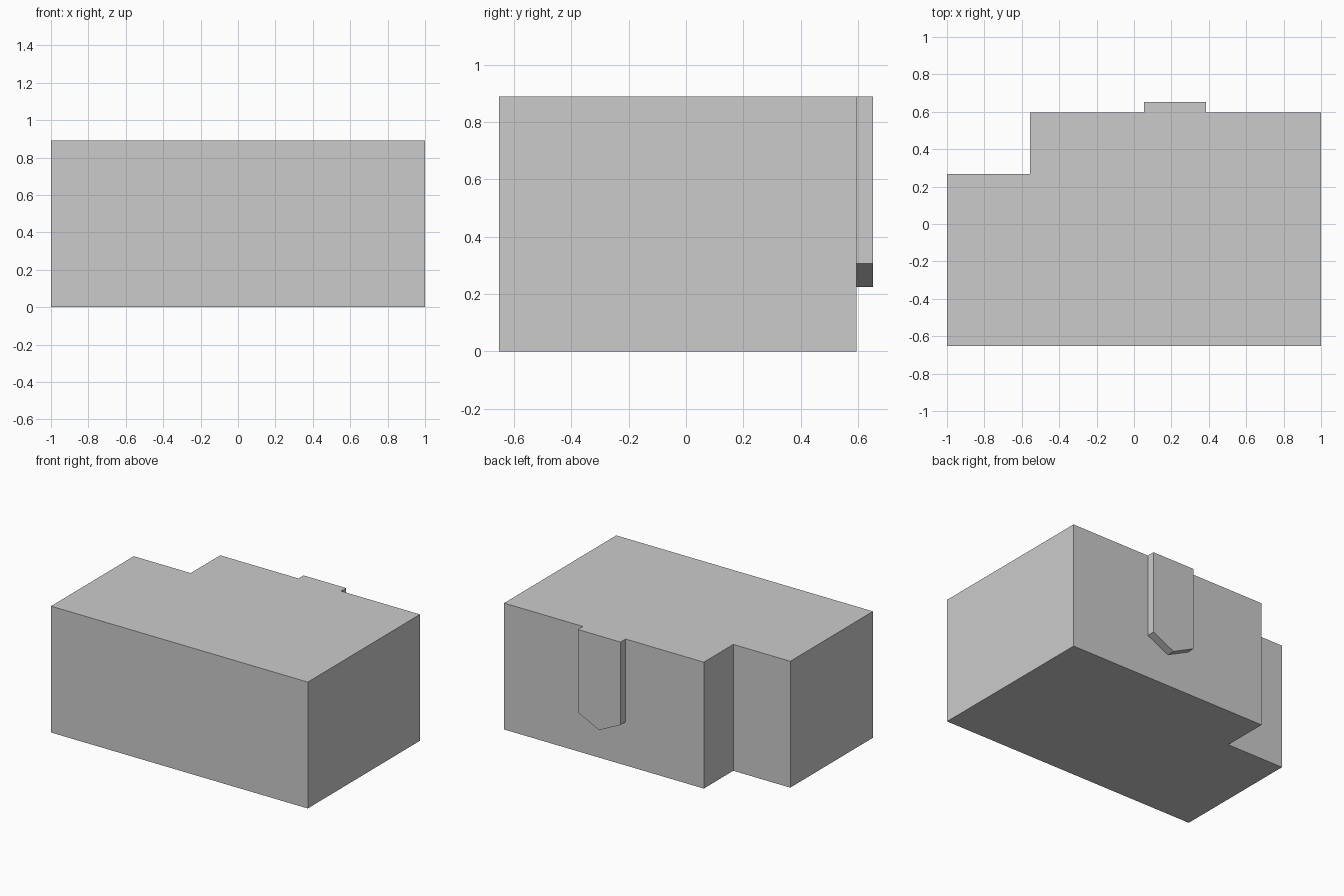
import bpy
import bmesh
from mathutils import Vector

if "Cube" in bpy.data.objects:
    bpy.data.objects.remove(bpy.data.objects["Cube"])

HEIGHT = 0.89
FRONT, WALL, BACK = -0.652, 0.596, 0.652
TAB_X, TAB_HALF = 0.22, 0.166


def prism(name, profile, direction):
    """Extrude a closed planar profile into a solid object."""
    bm = bmesh.new()
    face = bm.faces.new([bm.verts.new(p) for p in profile])
    result = bmesh.ops.extrude_face_region(bm, geom=[face], use_keep_orig=True)
    moved = [g for g in result["geom"] if isinstance(g, bmesh.types.BMVert)]
    bmesh.ops.translate(bm, verts=moved, vec=Vector(direction))
    bmesh.ops.recalc_face_normals(bm, faces=bm.faces)
    mesh = bpy.data.meshes.new(name)
    bm.to_mesh(mesh)
    bm.free()
    obj = bpy.data.objects.new(name, mesh)
    bpy.context.collection.objects.link(obj)
    return obj


# Main block with the notched back corner
plan = [(-1, FRONT), (1, FRONT), (1, WALL), (-0.556, WALL),
        (-0.556, 0.268), (-1, 0.268)]
body = prism("main_block", [(x, y, 0) for x, y in plan], (0, 0, HEIGHT))

# Pointed tab on the back wall, sunk slightly into the block
outline = [(-TAB_HALF, HEIGHT), (-TAB_HALF, 0.306), (0, 0.225),
           (TAB_HALF, 0.306), (TAB_HALF, HEIGHT)]
tab = prism("pointed_tab", [(TAB_X + x, WALL - 0.05, z) for x, z in outline],
            (0, BACK - WALL + 0.05, 0))
tab.hide_render = True
tab.hide_set(True)

# Join the tab to the block as one solid
union = body.modifiers.new("join_tab", "BOOLEAN")
union.operation = "UNION"
union.solver = "EXACT"
union.object = tab
